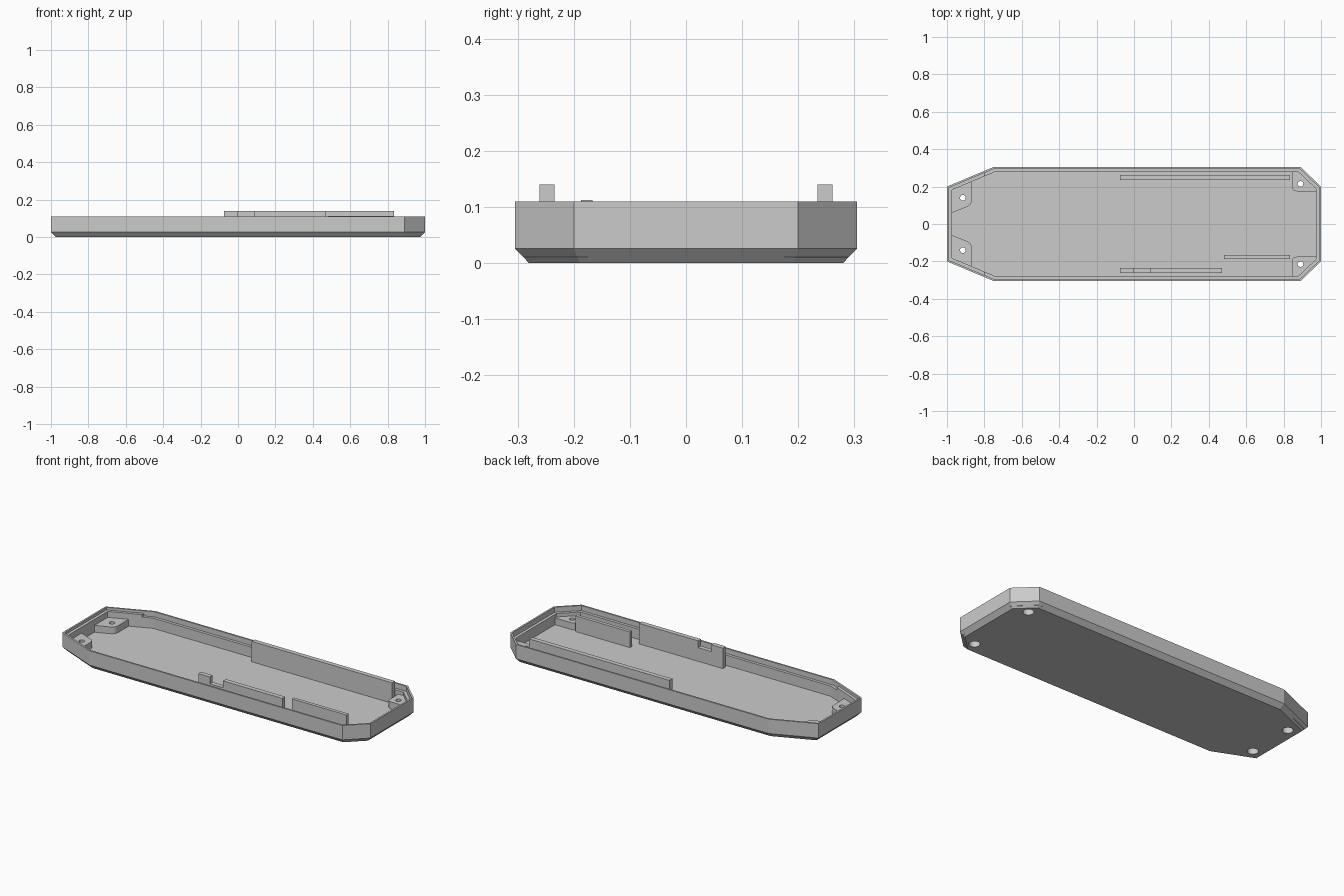
import bpy, bmesh, math
from mathutils import Vector

if "Cube" in bpy.data.objects:
    bpy.data.objects.remove(bpy.data.objects["Cube"])

grey = bpy.data.materials.new("light grey plastic")
grey.use_nodes = True
grey.diffuse_color = (0.6, 0.6, 0.6, 1)
grey.node_tree.nodes["Principled BSDF"].inputs["Base Color"].default_value = (0.6, 0.6, 0.6, 1)

HALF = [(1, 0.2), (0.89, 0.305), (-0.75, 0.305), (-1, 0.2)]
OUTLINE = [Vector(p) for p in HALF] + [Vector((x, -y)) for x, y in reversed(HALF)]
TOP, FLOOR, LEDGE = 0.11, 0.02, 0.095


def inset(d):
    """Offset the counter-clockwise tray outline inward by d."""
    points = []
    for i, p in enumerate(OUTLINE):
        a = (p - OUTLINE[i - 1]).normalized()
        b = (OUTLINE[(i + 1) % len(OUTLINE)] - p).normalized()
        na, nb = Vector((-a.y, a.x)), Vector((-b.y, b.x))
        points.append(p + (na + nb) * d / (1 + na.dot(nb)))
    return points


def loft(name, sections):
    """Join (outline, height) sections into a closed solid."""
    bm = bmesh.new()
    rings = [[bm.verts.new((p[0], p[1], z)) for p in pts] for pts, z in sections]
    for low, high in zip(rings, rings[1:]):
        for i in range(len(low)):
            bm.faces.new((low[i - 1], low[i], high[i], high[i - 1]))
    bm.faces.new(rings[0])
    bm.faces.new(rings[-1])
    bmesh.ops.recalc_face_normals(bm, faces=bm.faces)
    mesh = bpy.data.meshes.new(name)
    bm.to_mesh(mesh)
    bm.free()
    mesh.materials.append(grey)
    obj = bpy.data.objects.new(name, mesh)
    bpy.context.collection.objects.link(obj)
    return obj


def prism(name, pts, z0, z1):
    return loft(name, [(pts, z0), (pts, z1)])


def cylinder(name, centre, r, z0, z1):
    angles = [math.tau * i / 32 for i in range(32)]
    pts = [(centre[0] + r * math.cos(a), centre[1] + r * math.sin(a)) for a in angles]
    return prism(name, pts, z0, z1)


def cut(obj, cutter):
    cutter.hide_render = True
    cutter.hide_set(True)
    mod = obj.modifiers.new("cut", "BOOLEAN")
    mod.operation, mod.solver, mod.object = "DIFFERENCE", "EXACT", cutter
    bpy.context.view_layer.objects.active = obj
    bpy.ops.object.modifier_apply(modifier=mod.name)


def rounded(a, corner, b, n=6):
    """Curve from a to b, pulled towards the corner."""
    a, c, b = Vector(a), Vector(corner), Vector(b)
    return [a.lerp(c, i / n).lerp(c.lerp(b, i / n), i / n) for i in range(n + 1)]


# Tray shell with chamfered underside and stepped lip
lip, wall = inset(0.01), inset(0.027)
tray = loft("tray", [(inset(0.025), 0), (OUTLINE, 0.026), (OUTLINE, TOP),
                     (lip, TOP), (lip, LEDGE), (wall, LEDGE), (wall, FLOOR)])

# Deeper ledge along most of the rim
start = lip[2].lerp(lip[3], (-0.8 - lip[2].x) / (lip[3].x - lip[2].x))
half = lip[:3] + [start]
groove = half + [Vector((p.x, -p.y)) for p in reversed(half)]
groove_cutter = prism("groove_cutter", groove, 0.08, TOP - 0.008)
cut(tray, groove_cutter)
bpy.data.objects.remove(groove_cutter)

# Corner screw bosses with counterbored holes
END_BOSS = [(-0.985, 0.055)] + rounded((-0.905, 0.087), (-0.868, 0.1), (-0.868, 0.125)) \
    + [(-0.868, 0.24), (-0.985, 0.19)]
NOSE_BOSS = [(0.845, 0.29)] + rounded((0.845, 0.2), (0.845, 0.175), (0.87, 0.175)) \
    + [(0.985, 0.175), (0.985, 0.194), (0.884, 0.29)]
for end, shape, hole in (("right", END_BOSS, (-0.915, 0.14)), ("left", NOSE_BOSS, (0.89, 0.215))):
    for side, s in (("back", 1), ("front", -1)):
        boss = prism(f"{end}_{side}_boss", [(x, y * s) for x, y in shape], 0.01, 0.06)
        centre = (hole[0], hole[1] * s)
        for radius, height in ((0.015, 0.2), (0.029, 0.035)):
            drill = cylinder("hole_cutter", centre, radius, -0.05, height)
            cut(tray, drill)
            cut(boss, drill)
            bpy.data.objects.remove(drill)


def rib(name, x0, x1, y0, y1, top):
    return prism(name, [(x0, y0), (x1, y0), (x1, y1), (x0, y1)], 0.012, top)


# Upright ribs on the floor
rib("back_rib", -0.075, 0.835, 0.234, 0.261, 0.14)
rib("short_rib", 0.48, 0.835, -0.187, -0.167, 0.112)
front_rib = rib("front_rib", -0.075, 0.47, -0.261, -0.234, 0.14)
notch = prism("notch_cutter", [(0, -0.3), (0.085, -0.3), (0.085, -0.2), (0, -0.2)], 0.1, 0.2)
cut(front_rib, notch)
bpy.data.objects.remove(notch)
